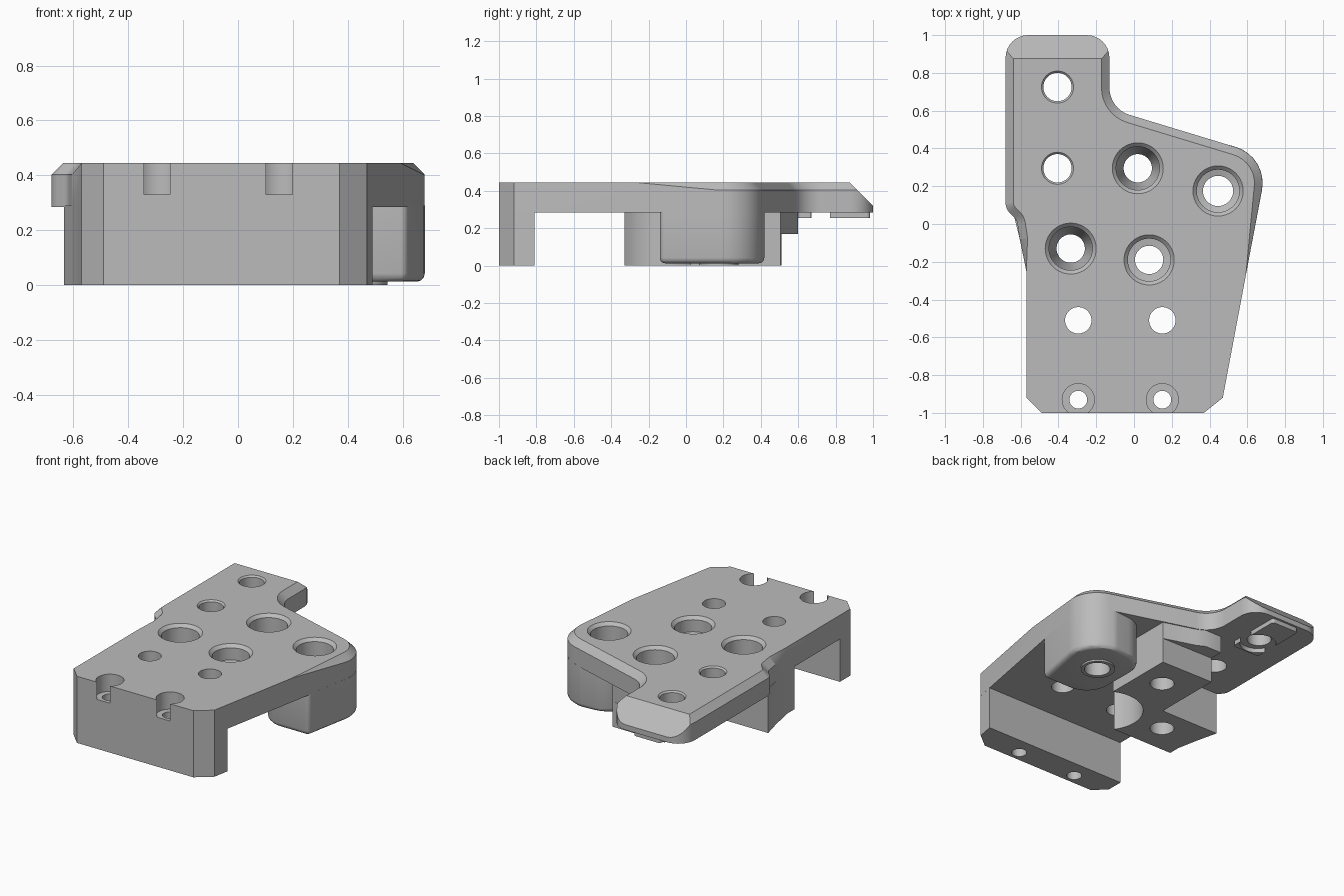
import bpy, bmesh, math
from mathutils import Vector

cube = bpy.data.objects.get("Cube")
if cube:
    bpy.data.objects.remove(cube)

TOP, UNDER = 0.445, 0.29

grey = bpy.data.materials.new("plain grey")
grey.use_nodes = True
grey.diffuse_color = (0.5, 0.5, 0.5, 1)
grey.node_tree.nodes["Principled BSDF"].inputs["Base Color"].default_value = (0.5, 0.5, 0.5, 1)


def rounded(corners, steps=8):
    """Fillet a closed polygon given as (x, y, radius)."""
    out = []
    for i, (x, y, r) in enumerate(corners):
        p = Vector((x, y))
        if r == 0:
            out.append(p)
            continue
        a = (Vector(corners[i - 1][:2]) - p).normalized()
        b = (Vector(corners[(i + 1) % len(corners)][:2]) - p).normalized()
        half = a.angle(b) / 2
        centre = p + (a + b).normalized() * (r / math.sin(half))
        start = p + a * (r / math.tan(half)) - centre
        end = p + b * (r / math.tan(half)) - centre
        turn = start.angle_signed(end)
        for k in range(steps + 1):
            t = -turn * k / steps
            c, s = math.cos(t), math.sin(t)
            out.append(centre + Vector((start.x * c - start.y * s, start.x * s + start.y * c)))
    return out


def prism(points, z0, z1):
    bm = bmesh.new()
    face = bm.faces.new([bm.verts.new((p[0], p[1], z0)) for p in points])
    up = bmesh.ops.extrude_face_region(bm, geom=[face])["geom"]
    bmesh.ops.translate(bm, vec=(0, 0, z1 - z0),
                        verts=[g for g in up if isinstance(g, bmesh.types.BMVert)])
    bmesh.ops.recalc_face_normals(bm, faces=bm.faces)
    return bm


def lathe(profile, x, y, sides=40):
    """Closed turned solid from (radius, z) rings."""
    bm = bmesh.new()
    rings = [[bm.verts.new((x + r * math.cos(2 * math.pi * k / sides),
                            y + r * math.sin(2 * math.pi * k / sides), z))
              for k in range(sides)] for r, z in profile]
    for low, high in zip(rings, rings[1:]):
        for k in range(sides):
            n = (k + 1) % sides
            bm.faces.new((low[k], low[n], high[n], high[k]))
    bm.faces.new(rings[0])
    bm.faces.new(rings[-1])
    bmesh.ops.recalc_face_normals(bm, faces=bm.faces)
    return bm


def add(name, bm):
    mesh = bpy.data.meshes.new(name)
    bm.to_mesh(mesh)
    bm.free()
    mesh.materials.append(grey)
    obj = bpy.data.objects.new(name, mesh)
    bpy.context.scene.collection.objects.link(obj)
    return obj


def bevel(bm, test, offset, segments):
    edges = [e for e in bm.edges if test(*[v.co for v in e.verts])]
    bmesh.ops.bevel(bm, geom=edges, offset=offset, segments=segments,
                    profile=0.5, affect='EDGES', clamp_overlap=True)


# Main plate: rounded outline, chamfered rear rim, sloped arm tip
left_edge = [(-0.62, 0.02, 0.06), (-0.605, -0.08, 0.1), (-0.57, -0.25, 0)]
outline = [(-0.57, -0.92, 0), (-0.49, -1, 0), (0.37, -1, 0), (0.47, -0.92, 0),
           (0.71, 0.355, 0.2), (-0.13, 0.61, 0.15), (-0.13, 1, 0.12),
           (-0.68, 1, 0.12), (-0.68, 0.08, 0.08)] + left_edge
bm = prism(rounded(outline), UNDER - 0.005, TOP)
bevel(bm, lambda a, b: min(a.z, b.z) > TOP - 0.01 and (a.y + b.y) / 2 > -0.2, 0.042, 1)
cut = bmesh.ops.bisect_plane(bm, geom=bm.verts[:] + bm.edges[:] + bm.faces[:],
                             plane_co=(0, 0.875, TOP), plane_no=(0, 0.125, 0.125),
                             clear_outer=True)
bmesh.ops.holes_fill(bm, edges=[g for g in cut["geom_cut"] if isinstance(g, bmesh.types.BMEdge)])
bmesh.ops.recalc_face_normals(bm, faces=bm.faces)
plate = add("plate", bm)

# Front foot
foot = add("front_foot", prism([(-0.57, -0.81), (-0.57, -0.92), (-0.49, -1), (0.37, -1),
                                (0.47, -0.92), (0.49, -0.81)], 0, UNDER))

# Stepped block under the middle
block = add("center_block", prism(rounded(
    [(-0.57, -0.33, 0), (0.19, -0.33, 0), (0.19, 0.505, 0), (-0.2, 0.51, 0),
     (-0.2, 0.04, 0), (-0.635, 0.04, 0)] + left_edge[1:]), 0, UNDER))
step = add("block_step", prism([(-0.2, 0.4), (0.19, 0.4), (0.19, 0.505), (-0.02, 0.57),
                                (-0.08, 0.6), (-0.2, 0.6)], 0.17, UNDER))

# Rounded boss at the side, with a small lip round its hole
bm = prism(rounded([(0.617, -0.14, 0.03), (0.711, 0.355, 0.2), (0.5, 0.42, 0.1),
                    (0.23, 0.4, 0.17), (0.24, -0.14, 0.17)]), 0.012, UNDER)
bevel(bm, lambda a, b: max(a.z, b.z) < 0.02, 0.03, 3)
boss = add("side_boss", bm)
lip = add("boss_lip", lathe([(0.105, 0), (0.105, 0.03)], 0.44, 0.175))

# Thin pad under the rear arm
pad = add("arm_pad", prism(rounded([(-0.5, 0.6, 0.02), (-0.3, 0.6, 0.02),
                                    (-0.3, 0.985, 0.02), (-0.5, 0.985, 0.02)]), 0.255, UNDER))
parts = [plate, foot, block, step, boss, lip, pad]


# Hole cutters
def bored(wide, narrow, floor, slope):
    """Chamfered mouth, wide bore, sloping floor and narrow through hole."""
    return [(narrow, -0.1), (narrow, floor), (wide, floor + slope),
            (wide, TOP - 0.02), (wide + 0.02, TOP), (wide + 0.02, TOP + 0.1)]


straight = [(0.07, -0.1), (0.07, TOP + 0.1)]
rimmed = [(0.075, -0.1), (0.075, TOP - 0.01), (0.085, TOP), (0.085, TOP + 0.1)]
seat = [(0.047, -0.1), (0.047, 0.33), (0.085, 0.33), (0.085, TOP + 0.1)]
holes = [(bored(0.115, 0.075, 0.16, 0.08), [(0.02, 0.295), (-0.335, -0.13)]),
         (bored(0.113, 0.08, 0.14, 0.01), [(0.445, 0.175)]),
         (bored(0.113, 0.075, 0.34, 0.005), [(0.08, -0.19)]),
         (rimmed, [(-0.405, 0.725), (-0.405, 0.295)]),
         (straight, [(-0.295, -0.51), (0.15, -0.51)]),
         (seat, [(-0.295, -0.93), (0.15, -0.93)])]
cutters = [(add("hole_cutter", lathe(prof, x, y)), parts) for prof, spots in holes for x, y in spots]

# Round clearances in the block and in the arm pad
cutters.append((add("block_cutter", lathe([(0.24, -0.1), (0.24, UNDER + 0.1)], 0.08, -0.19)), [block]))
cutters.append((add("pad_cutter", lathe([(0.112, 0.2), (0.112, UNDER + 0.1)], -0.4, 0.72)), [pad]))


def bounds_meet(a, b):
    box_a, box_b = [[v.co for v in o.data.vertices] for o in (a, b)]
    return all(min(p[i] for p in box_a) < max(p[i] for p in box_b) and
               min(p[i] for p in box_b) < max(p[i] for p in box_a) for i in range(3))


for cutter, targets in cutters:
    for target in targets:
        if bounds_meet(cutter, target):
            mod = target.modifiers.new("bore", 'BOOLEAN')
            mod.operation, mod.solver, mod.object = 'DIFFERENCE', 'EXACT', cutter
            bpy.context.view_layer.objects.active = target
            bpy.ops.object.modifier_apply(modifier=mod.name)
for cutter, _ in cutters:
    bpy.data.objects.remove(cutter)

# Smooth the curved walls, keep the edges crisp
bpy.ops.object.select_all(action='DESELECT')
for obj in parts:
    obj.select_set(True)
bpy.context.view_layer.objects.active = plate
bpy.ops.object.shade_smooth_by_angle(angle=math.radians(30))
